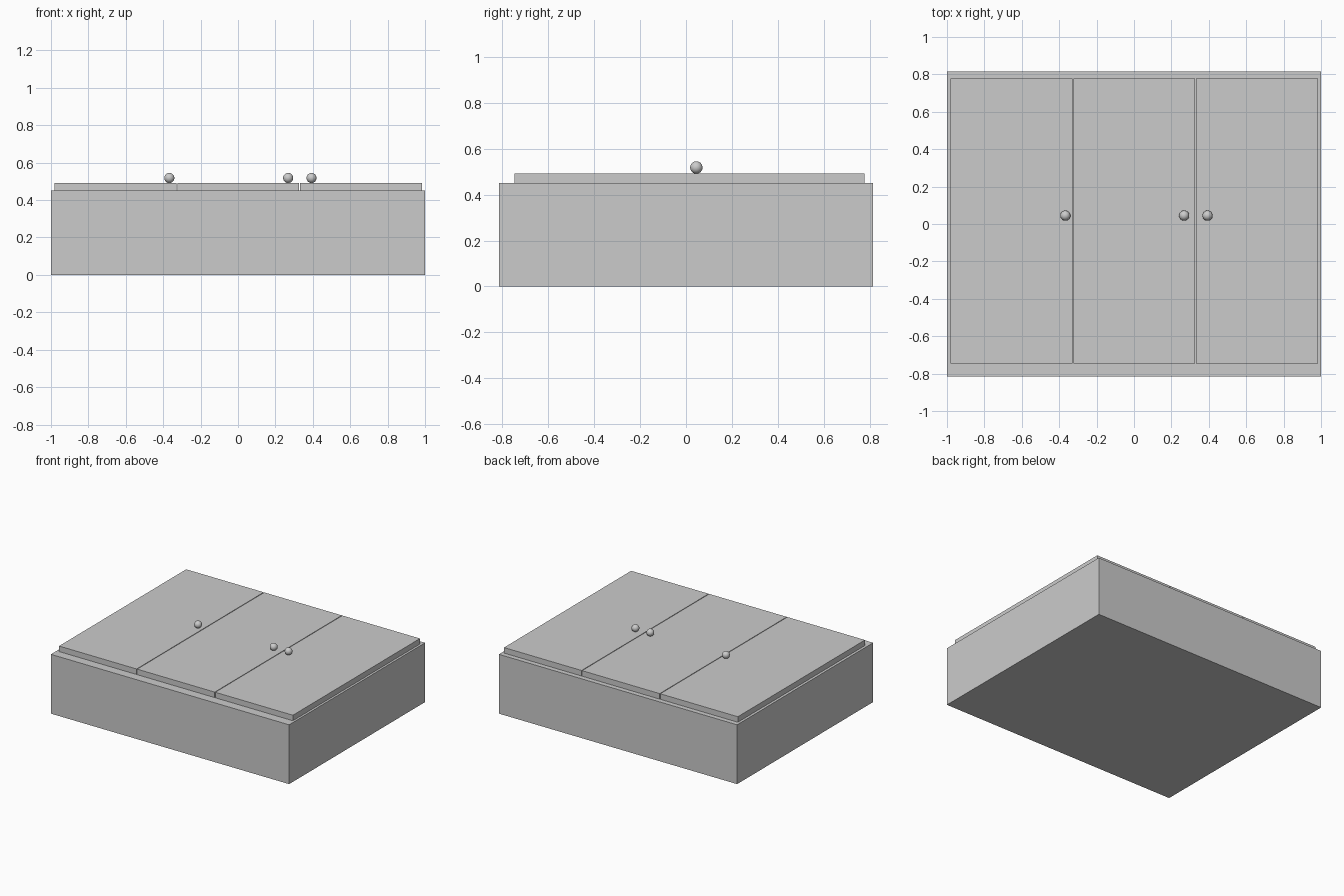
import bpy

if "Cube" in bpy.data.objects:
    bpy.data.objects.remove(bpy.data.objects["Cube"])


def box(name, x0, x1, y0, y1, z0, z1):
    bpy.ops.mesh.primitive_cube_add(size=1, location=((x0 + x1) / 2, (y0 + y1) / 2, (z0 + z1) / 2))
    ob = bpy.context.object
    ob.name = name
    ob.scale = (x1 - x0, y1 - y0, z1 - z0)
    bpy.ops.object.transform_apply(location=False, rotation=False, scale=True)
    return ob


# Cabinet carcass, lying on its back
BODY_TOP = 0.45
box("cabinet_body", -1, 1, -0.815, 0.815, 0, BODY_TOP)

# Three doors with narrow gaps between them
LEFT, RIGHT, GAP = -0.98, 0.983, 0.005
width = (RIGHT - LEFT - 2 * GAP) / 3
for i, side in enumerate(("left", "middle", "right")):
    x = LEFT + i * (width + GAP)
    box(f"{side}_door", x, x + width, -0.746, 0.778, BODY_TOP, 0.492)

# Round knobs, one per door
for side, x in (("left", -0.367), ("middle", 0.268), ("right", 0.393)):
    bpy.ops.mesh.primitive_uv_sphere_add(segments=32, ring_count=16, radius=0.027, location=(x, 0.045, 0.518))
    bpy.context.object.name = f"{side}_knob"
    bpy.ops.object.shade_smooth()
